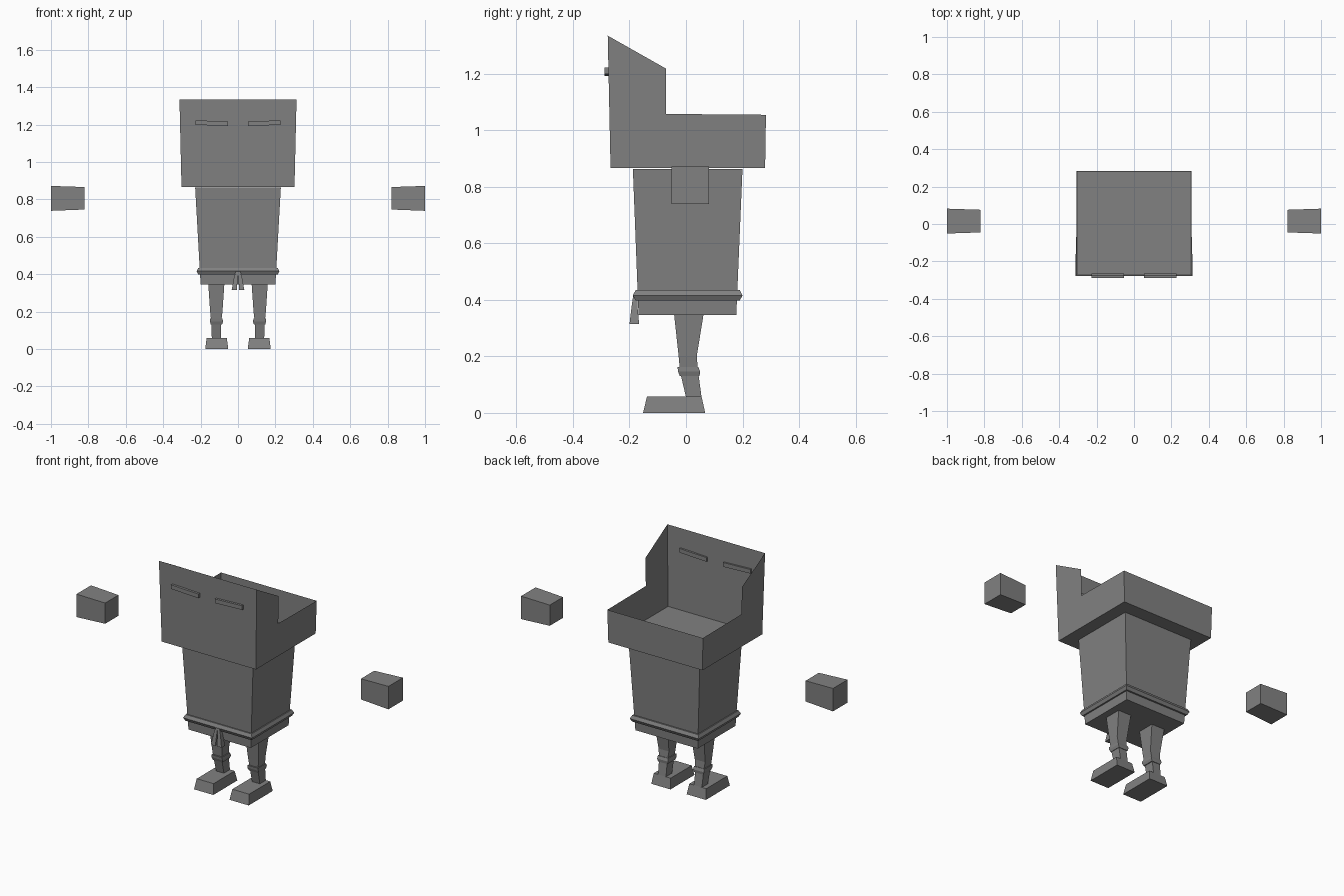
import bpy, bmesh, math

if "Cube" in bpy.data.objects:
    bpy.data.objects.remove(bpy.data.objects["Cube"])

grey = bpy.data.materials.new("grey")
grey.diffuse_color = (0.22, 0.22, 0.22, 1)
grey.use_nodes = True
grey.node_tree.nodes["Principled BSDF"].inputs["Base Color"].default_value = grey.diffuse_color


def make(name, verts, faces):
    """Flat-shaded mesh object from points and faces."""
    mesh = bpy.data.meshes.new(name)
    bm = bmesh.new()
    vs = [bm.verts.new(v) for v in verts]
    for f in faces:
        bm.faces.new([vs[i] for i in f])
    bmesh.ops.recalc_face_normals(bm, faces=bm.faces)
    bm.to_mesh(mesh)
    bm.free()
    mesh.materials.append(grey)
    ob = bpy.data.objects.new(name, mesh)
    bpy.context.collection.objects.link(ob)
    return ob


def loft(name, sections, side=1):
    """Stack of rectangles (z, x0, x1, y0, y1), capped at both ends."""
    verts, faces = [], []
    for z, x0, x1, y0, y1 in sections:
        verts += [(side * x, y, z) for x, y in ((x0, y0), (x1, y0), (x1, y1), (x0, y1))]
    for s in range(len(sections) - 1):
        for i in range(4):
            j = (i + 1) % 4
            faces.append((4 * s + i, 4 * s + j, 4 * s + 4 + j, 4 * s + 4 + i))
    n = len(verts)
    faces += [(3, 2, 1, 0), (n - 4, n - 3, n - 2, n - 1)]
    return make(name, verts, faces)


# Open head: thin-walled tray with a raised, notched front
profile = [(-0.267, 0.866), (-0.277, 1.335), (-0.07, 1.218),
           (-0.07, 1.058), (0.283, 1.055), (0.28, 0.866)]


def half_width(z):
    return 0.302 + (z - 0.866) * 0.0234


head_verts = [(s * half_width(z), y, z) for s in (-1, 1) for y, z in profile]
make("head", head_verts, [(0, 1, 2, 3, 4, 5), (11, 10, 9, 8, 7, 6),
                          (0, 6, 7, 1), (4, 10, 11, 5), (5, 11, 6, 0)])

# Tapered body
loft("body", [(0.346, -0.2, 0.2, -0.168, 0.178), (0.864, -0.229, 0.229, -0.188, 0.2)])

# Belt: six-sided rope swept around a rectangle
belt_v, belt_f = [], []
for cx, cy in ((-1, -1), (1, -1), (1, 1), (-1, 1)):
    for k in range(6):
        a = math.radians(60 * k)
        r = 0.019 * math.cos(a)
        belt_v.append((cx * (0.202 + r), 0.006 + cy * (0.175 + r), 0.416 + 0.021 * math.sin(a)))
for c in range(4):
    d = (c + 1) % 4
    for k in range(6):
        m = (k + 1) % 6
        belt_f.append((6 * c + k, 6 * d + k, 6 * d + m, 6 * c + m))
make("belt", belt_v, belt_f)

for side, word in ((1, "left"), (-1, "right")):
    # Belt tails hanging at the front
    loft(word + "_belt_tail", [(0.315, 0.006, 0.034, -0.2, -0.166),
                               (0.38, 0.002, 0.022, -0.192, -0.172),
                               (0.415, 0.0, 0.012, -0.187, -0.172)], side)
    # Leg with ankle band
    loft(word + "_leg", [(0.056, 0.09, 0.14, 0.0, 0.055),
                         (0.145, 0.09, 0.143, -0.021, 0.043),
                         (0.2, 0.083, 0.149, -0.026, 0.038),
                         (0.348, 0.073, 0.159, -0.042, 0.062)], side)
    loft(word + "_ankle_band", [(0.13, 0.085, 0.145, -0.022, 0.048),
                                (0.146, 0.08, 0.15, -0.028, 0.05),
                                (0.162, 0.083, 0.149, -0.03, 0.044)], side)
    # Foot
    loft(word + "_foot", [(0, 0.052, 0.175, -0.152, 0.068),
                          (0.058, 0.06, 0.168, -0.138, 0.055)], side)
    # Floating hand, slightly larger at its outer end
    hand = [(side * x, y, z) for x, y0, y1, z0, z1 in
            ((0.82, -0.045, 0.076, 0.746, 0.866), (1.0, -0.051, 0.082, 0.739, 0.872))
            for y, z in ((y0, z0), (y1, z0), (y1, z1), (y0, z1))]
    make(word + "_hand", hand, [(0, 1, 2, 3), (7, 6, 5, 4)] +
         [(i, (i + 1) % 4, 4 + (i + 1) % 4, 4 + i) for i in range(4)])
    # Slanted eye bar passing through the front wall
    eye = [(side * x, y, z) for y in (-0.288, -0.264)
           for x, z in ((0.053, 1.192), (0.228, 1.199), (0.228, 1.223), (0.053, 1.216))]
    make(word + "_eye", eye, [(0, 1, 2, 3), (7, 6, 5, 4)] +
         [(i, (i + 1) % 4, 4 + (i + 1) % 4, 4 + i) for i in range(4)])
